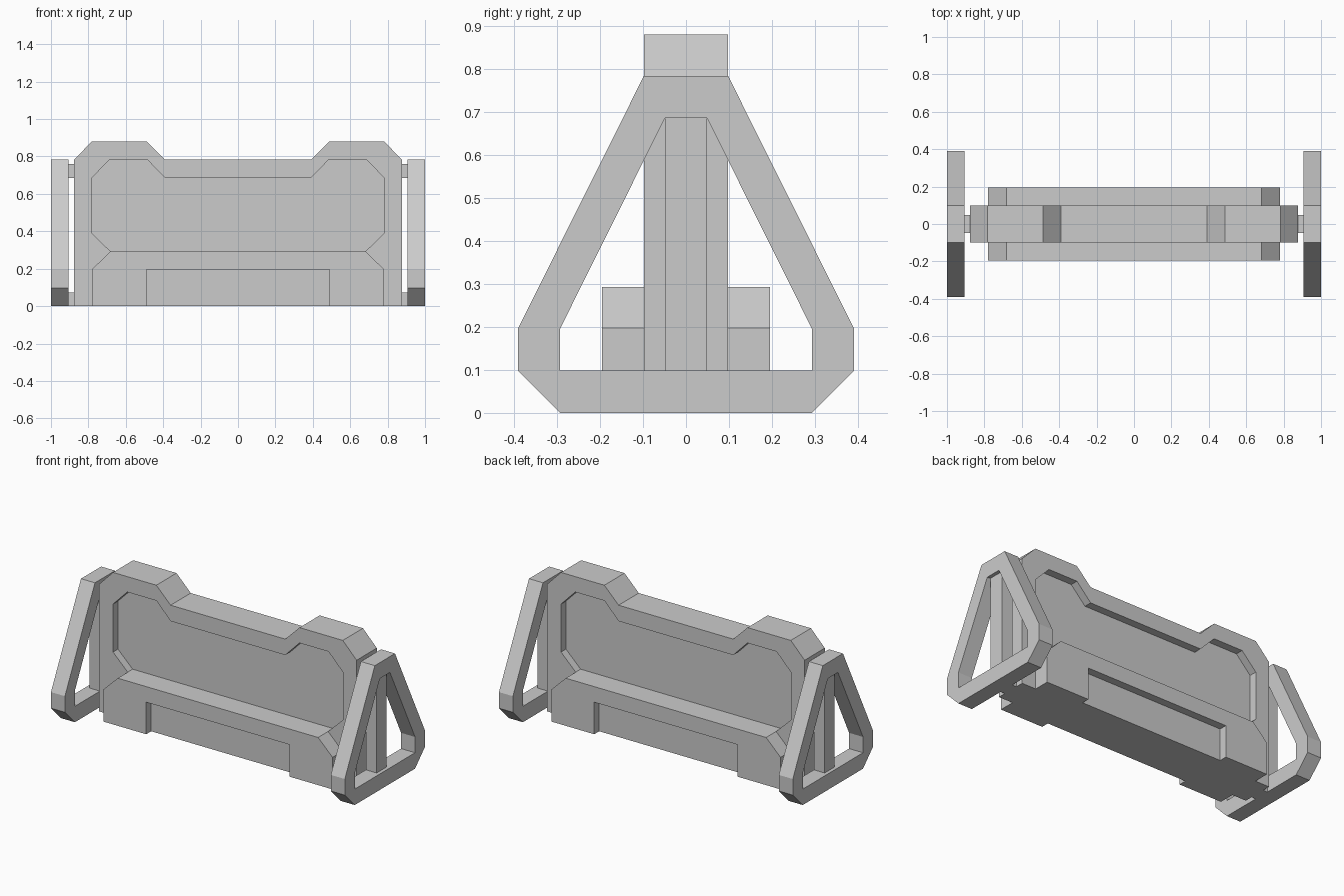
import bpy, bmesh

if "Cube" in bpy.data.objects:
    bpy.data.objects.remove(bpy.data.objects["Cube"])


def prism(name, points, axis, lo, hi):
    """Extrude a 2D profile: axis 'y' takes (x, z) points, axis 'x' takes (y, z)."""
    place = (lambda p, d: (p[0], d, p[1])) if axis == 'y' else (lambda p, d: (d, p[0], p[1]))
    bm = bmesh.new()
    a = [bm.verts.new(place(p, lo)) for p in points]
    b = [bm.verts.new(place(p, hi)) for p in points]
    bm.faces.new(a)
    bm.faces.new(b[::-1])
    n = len(points)
    for i in range(n):
        j = (i + 1) % n
        bm.faces.new((a[i], b[i], b[j], a[j]))
    bmesh.ops.recalc_face_normals(bm, faces=bm.faces)
    mesh = bpy.data.meshes.new(name)
    bm.to_mesh(mesh)
    bm.free()
    obj = bpy.data.objects.new(name, mesh)
    bpy.context.collection.objects.link(obj)
    return obj


def cut(obj, cutter):
    """Subtract the cutter, bake the result and delete the cutter."""
    cutter.hide_render = True
    mod = obj.modifiers.new("cut", 'BOOLEAN')
    mod.operation = 'DIFFERENCE'
    mod.solver = 'EXACT'
    mod.object = cutter
    bpy.context.view_layer.update()
    dg = bpy.context.evaluated_depsgraph_get()
    mesh = bpy.data.meshes.new_from_object(obj.evaluated_get(dg))
    obj.modifiers.clear()
    obj.data = mesh
    bpy.data.objects.remove(cutter)


def sym(half):
    """Complete a half profile by mirroring it across the vertical axis."""
    return half + [(-u, v) for u, v in reversed(half)]


def rect(u0, u1, v0, v1):
    return [(u0, v0), (u1, v0), (u1, v1), (u0, v1)]


# Central wall with a sunken panel on both faces
wall = prism("wall", sym([(.876, 0), (.876, .783), (.782, .88), (.487, .88), (.39, .783)]),
             'y', -.098, .098)
panel = sym([(.682, .293), (.782, .39), (.782, .685), (.685, .785), (.487, .785), (.39, .685)])
for s in (-1, 1):
    lo, hi = sorted((s * .05, s * .2))
    cut(wall, prism("panel_cutter", panel, 'y', lo, hi))

# Foot blocks in front and behind, each with a shallow notch
foot = sym([(.78, 0), (.78, .197), (.682, .293)])
for s, label in ((-1, "front"), (1, "back")):
    lo, hi = sorted((s * .098, s * .195))
    block = prism(label + "_foot_block", foot, 'y', lo, hi)
    lo, hi = sorted((s * .147, s * .3))
    cut(block, prism("notch_cutter", rect(-.488, .488, -.1, .197), 'y', lo, hi))

# End frames and the brackets that join them to the wall
outline = sym([(.293, 0), (.39, .098), (.39, .197), (.098, .783)])
opening = sym([(.293, .098), (.293, .195), (.049, .685)])
bracket = [(.876, 0), (.978, 0), (.978, .76), (.876, .76),
           (.876, .685), (.905, .685), (.905, .073), (.876, .073)]
for s, label in ((-1, "left"), (1, "right")):
    lo, hi = sorted((s * .905, s * 1.0))
    frame = prism(label + "_end_frame", outline, 'x', lo, hi)
    cut(frame, prism("opening_cutter", opening, 'x', lo - .1, hi + .1))
    prism(label + "_bracket", [(s * x, z) for x, z in bracket], 'y', -.049, .049)
